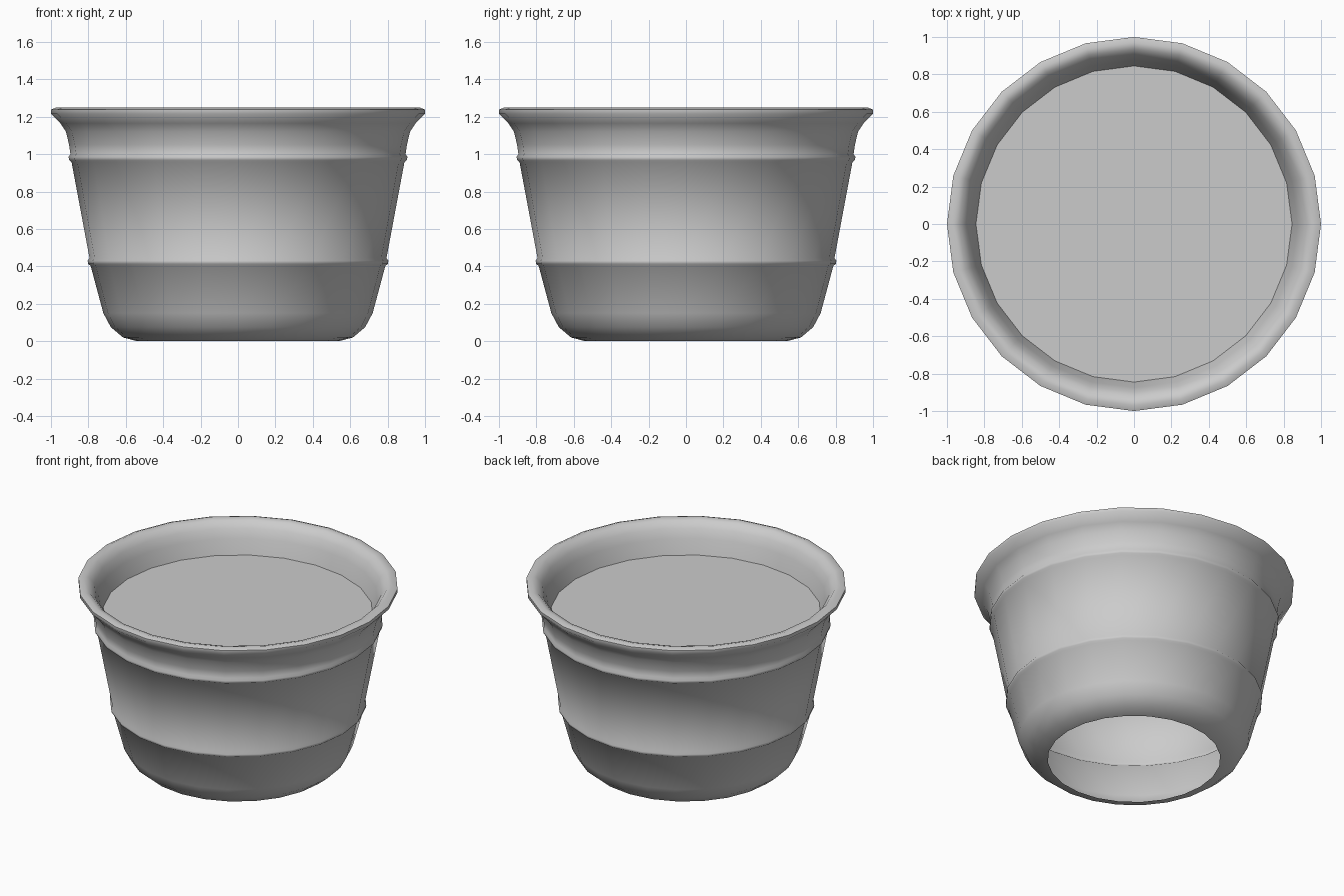
import bpy, bmesh
from math import tau, radians
from mathutils import Vector

SIDES = 24

if "Cube" in bpy.data.objects:
    bpy.data.objects.remove(bpy.data.objects["Cube"], do_unlink=True)


def make_material(name, colour):
    mat = bpy.data.materials.new(name)
    mat.use_nodes = True
    mat.diffuse_color = colour
    mat.node_tree.nodes["Principled BSDF"].inputs["Base Color"].default_value = colour
    return mat


def add_object(name, bm, mat):
    mesh = bpy.data.meshes.new(name)
    bm.to_mesh(mesh)
    bm.free()
    mesh.materials.append(mat)
    obj = bpy.data.objects.new(name, mesh)
    bpy.context.collection.objects.link(obj)
    return obj


def lathe(name, profile, mat):
    """Turn an open (radius, height) profile around the z axis."""
    bm = bmesh.new()
    verts = [bm.verts.new((r, 0, z)) for r, z in profile]
    edges = [bm.edges.new(pair) for pair in zip(verts, verts[1:])]
    bmesh.ops.spin(bm, geom=verts + edges, cent=(0, 0, 0), axis=(0, 0, 1),
                   angle=tau, steps=SIDES, use_merge=True)
    bmesh.ops.remove_doubles(bm, verts=bm.verts[:], dist=0.0005)
    # Outer wall faces point away from the axis
    bm.normal_update()
    wall = max(bm.faces, key=lambda f: f.calc_area())
    out = wall.calc_center_median()
    if wall.normal.dot(Vector((out.x, out.y, 0))) < 0:
        bmesh.ops.reverse_faces(bm, faces=bm.faces[:])
    obj = add_object(name, bm, mat)
    bpy.ops.object.select_all(action="DESELECT")
    obj.select_set(True)
    bpy.context.view_layer.objects.active = obj
    bpy.ops.object.shade_smooth_by_angle(angle=radians(50))
    return obj


def band(r, z):
    """Raised rounded band on the sloping wall."""
    return [(r, z - 0.022), (r + 0.013, z - 0.012),
            (r + 0.016, z + 0.005), (r + 0.006, z + 0.02)]


grey = make_material("plain_grey", (0.6, 0.6, 0.6, 1))

# Pot: open base, rounded foot, banded wall, flared lip and inner collar
foot = [(0.54, 0), (0.615, 0.02), (0.68, 0.075), (0.72, 0.15)]
lip = [(0.903, 1.05), (0.92, 1.12), (0.95, 1.165), (1, 1.215), (1, 1.238),
       (0.97, 1.25), (0.935, 1.24), (0.9, 1.2), (0.875, 1.14), (0.845, 1.04)]
lathe("pot", foot + band(0.788, 0.425) + band(0.89, 0.98) + lip, grey)

# Flat fill surface inside the lip
bm = bmesh.new()
bmesh.ops.create_circle(bm, cap_ends=True, segments=SIDES, radius=0.845)
bmesh.ops.translate(bm, verts=bm.verts[:], vec=(0, 0, 1.04))
add_object("fill_surface", bm, grey)
